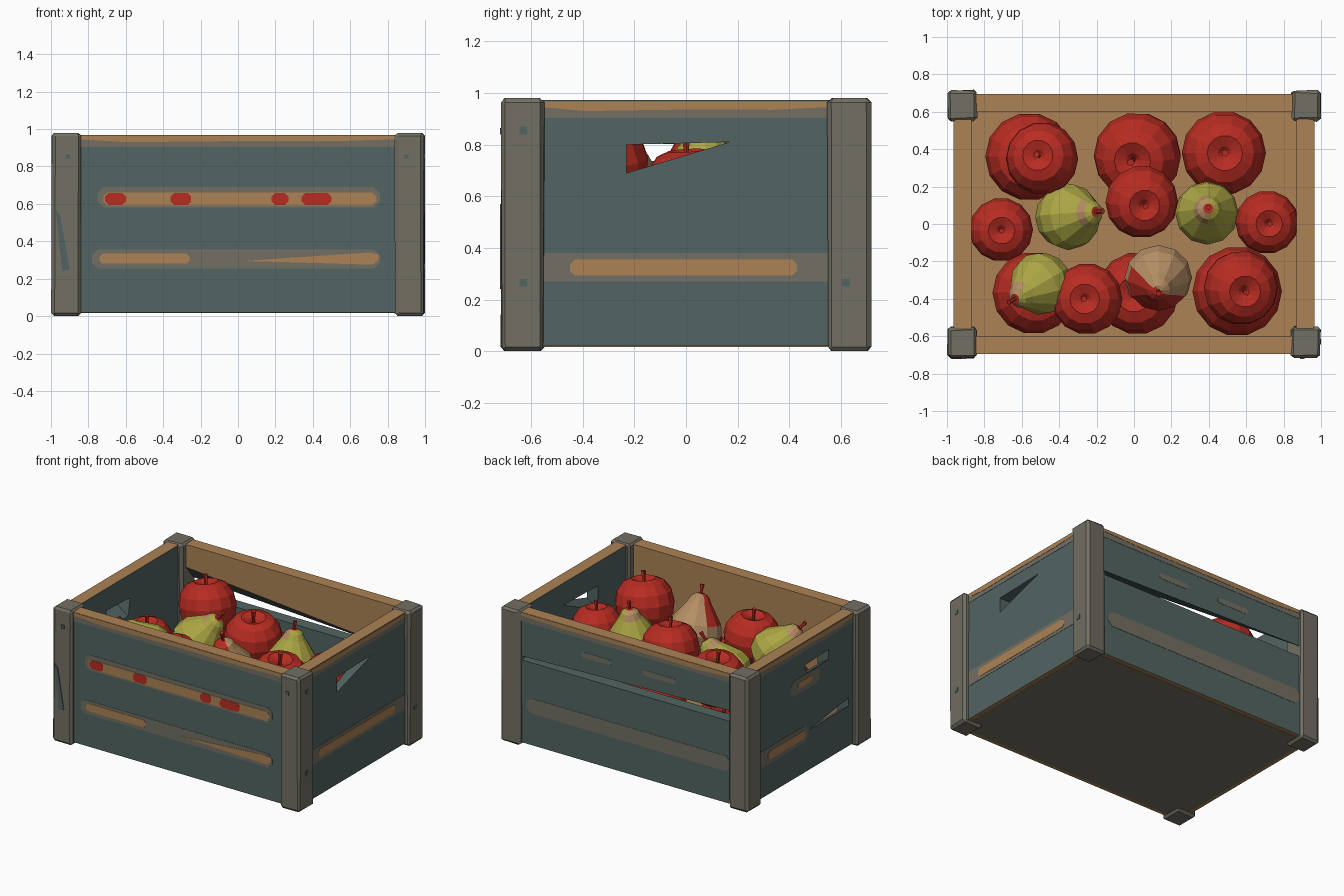
import bpy, bmesh, math, random
from mathutils import Vector, Matrix

if "Cube" in bpy.data.objects:
    bpy.data.objects.remove(bpy.data.objects["Cube"])

random.seed(4)


def material(name, rgb):
    m = bpy.data.materials.new(name)
    m.diffuse_color = [((c / 255 + 0.055) / 1.055) ** 2.4 for c in rgb] + [1]
    m.use_nodes = True
    m.node_tree.nodes["Principled BSDF"].inputs["Base Color"].default_value = m.diffuse_color
    return m


TEAL = material("teal_paint", (82, 101, 98))
GREY = material("weathered_grey", (114, 111, 99))
TAN = material("bare_wood", (172, 130, 85))
RED = material("apple_red", (184, 44, 34))
YELLOW = material("pear_yellow", (172, 166, 68))
PALE = material("pale_pear", (180, 142, 100))


def finish(name, bm, mats, rule=None):
    bmesh.ops.recalc_face_normals(bm, faces=bm.faces)
    if rule:
        for f in bm.faces:
            f.material_index = rule(f)
    me = bpy.data.meshes.new(name)
    bm.to_mesh(me)
    bm.free()
    for m in mats:
        me.materials.append(m)
    ob = bpy.data.objects.new(name, me)
    bpy.context.collection.objects.link(ob)
    return ob


def prism(name, pts, axis, d0, d1, mats, rule=None, holes=(), adjust=None):
    """Outline in (u, z), with optional holes, extruded along x or y."""
    bm = bmesh.new()
    place = (lambda u, z: (u, d0, z)) if axis == "y" else (lambda u, z: (d0, u, z))
    edges = []
    for loop in [pts, *holes]:
        vs = [bm.verts.new(place(*p)) for p in loop]
        edges += [bm.edges.new((vs[i - 1], vs[i])) for i in range(len(vs))]
    normal = Vector((0, 1, 0)) if axis == "y" else Vector((1, 0, 0))
    bmesh.ops.triangle_fill(bm, edges=edges, use_beauty=True, normal=normal)
    ext = bmesh.ops.extrude_face_region(bm, geom=bm.faces[:])
    moved = [g for g in ext["geom"] if isinstance(g, bmesh.types.BMVert)]
    bmesh.ops.translate(bm, verts=moved, vec=normal * (d1 - d0))
    for v in bm.verts:
        if adjust:
            adjust(v.co)
    return finish(name, bm, mats, rule)


def rect(u0, u1, z0, z1):
    return [(u0, z0), (u1, z0), (u1, z1), (u0, z1)]


# crate walls: bare wood on the rim, paint outside
def wall_rule(axis, outward, inner_tan):
    def rule(f):
        c = f.calc_center_median()
        if abs(f.normal.z) > 0.7 and (c.z > 0.95 or c.z < 0.05):
            return 1
        return int(inner_tan and f.normal[axis] * outward < -0.7)
    return rule


def splay_hole(co):
    """Widen the side openings downwards on the inside."""
    if abs(co.x) < .9 and abs(co.y) < .55 and .05 < co.z < .95:
        if .65 < co.z < .77 or co.z < .33:
            co.z -= .06


def splay_plank(co):
    """Slope the underside of the back upper plank up towards the inside."""
    if co.y < .65 and co.z < .8:
        co.z = .81 if co.x < 0 else .65


W = [TEAL, TAN]
prism("front_wall", rect(-.92, .92, .02, .968), "y", -.69, -.60, W, wall_rule(1, -1, True))
prism("back_lower_plank", rect(-.92, .92, .02, .62), "y", .60, .69, W, wall_rule(1, 1, False))
prism("back_upper_plank", [(-.92, .70), (.92, .645), (.92, .968), (-.92, .968)],
      "y", .60, .69, W, wall_rule(1, 1, True), adjust=splay_plank)
prism("right_wall", rect(-.6, .6, .02, .972), "x", .87, .96, W, wall_rule(0, 1, False),
      [[(-.23, .80), (-.23, .69), (.17, .81)]], splay_hole)
prism("left_wall", rect(-.6, .6, .02, .972), "x", -.96, -.87, W, wall_rule(0, -1, False),
      [[(-.27, .74), (-.27, .81), (.0, .80), (-.02, .735)],
       [(-.05, .31), (-.5, .37), (-.5, .31)]], splay_hole)
prism("floor", rect(-.93, .93, .016, .06), "y", -.66, .66, [TAN, GREY],
      lambda f: int(f.normal.z < -0.5))

# corner posts, slightly uneven
for sx in (-1, 1):
    for sy in (-1, 1):
        bm = bmesh.new()
        bmesh.ops.create_cube(bm, size=1)
        bmesh.ops.scale(bm, vec=(.155, .165, .98), verts=bm.verts)
        bmesh.ops.translate(bm, vec=(sx * .918, sy * .633, .49), verts=bm.verts)
        bmesh.ops.bevel(bm, geom=bm.edges[:], offset=.016, segments=1, affect="EDGES")
        for v in bm.verts:
            v.co.x += random.uniform(-.004, .004)
            v.co.y += random.uniform(-.004, .004)
        finish("corner_post", bm, [GREY])

# worn paint, as thin plates on the outer faces
SIDES = {"front": ("y", -.69, -1), "back": ("y", .69, 1),
         "right": ("x", .96, 1), "left": ("x", -.96, -1)}


def plate(side, pts, mat, layer):
    axis, d, s = SIDES[side]
    prism(side + "_worn_patch", pts, axis, d - s * .001, d + s * .002 * layer, [mat])


def band(side, u0, u1, z0, z1, mat, layer):
    c = min((z1 - z0) * .3, (u1 - u0) * .3)
    plate(side, [(u0 + c, z0), (u1 - c, z0), (u1, z0 + c), (u1, z1 - c),
                 (u1 - c, z1), (u0 + c, z1), (u0, z1 - c), (u0, z0 + c)], mat, layer)


for side in SIDES:
    w = .845 if side in ("front", "back") else .555
    plate(side, rect(-w, w, .903, .966), GREY, 1)
    plate(side, [(-w, .945), (-w * .7, .93), (0, .936), (w * .6, .935), (w, .945),
                 (w, .967), (-w, .967)], TAN, 2)
band("front", -.75, .76, .58, .69, GREY, 1)
band("front", -.72, .74, .592, .66, TAN, 2)
for a, b in ((-.71, -.60), (-.36, -.25), (.18, .27), (.34, .50)):
    band("front", a, b, .595, .658, RED, 3)
band("front", -.78, .76, .255, .355, GREY, 1)
band("front", -.74, -.26, .28, .335, TAN, 2)
plate("front", [(.03, .295), (.72, .275), (.75, .30), (.75, .33), (.70, .34)], TAN, 2)
plate("right", rect(-.555, .555, .27, .38), GREY, 1)
band("right", -.45, .43, .293, .355, TAN, 2)
band("back", -.84, .8, .25, .36, GREY, 1)
band("back", -.40, -.14, .77, .81, GREY, 1)
band("back", .12, .36, .77, .81, GREY, 1)
band("left", -.03, .55, .24, .36, GREY, 1)
band("left", 0, .43, .27, .33, TAN, 2)
band("left", -.17, .17, .62, .73, GREY, 1)
band("left", -.08, .09, .655, .70, TAN, 2)

# paint flecks on the front and right posts
prism("post_fleck", [(-.975, .57), (-.95, .54), (-.90, .25), (-.94, .24)],
      "y", -.712, -.721, [TEAL])
for x in (-.91, .90):
    prism("post_fleck", rect(x - .012, x + .012, .84, .865), "y", -.713, -.721, [TEAL])
for y, z in ((-.63, .25), (.62, .25), (-.63, .84)):
    prism("post_fleck", rect(y - .015, y + .015, z, z + .03), "x", .993, 1.0, [TEAL])


# fruit: turned profiles
def lathe(name, prof, sides, mats, loc, axis, scale, rule=None):
    bm = bmesh.new()
    rings = []
    for r, z in prof:
        n = 1 if r == 0 else sides
        rings.append([bm.verts.new((r * math.cos(i * math.tau / sides),
                                    r * math.sin(i * math.tau / sides), z)) for i in range(n)])
    for a, b in zip(rings, rings[1:]):
        for i in range(sides):
            j = (i + 1) % sides
            q = [a[i % len(a)], a[j % len(a)], b[j % len(b)], b[i % len(b)]]
            bm.faces.new(list(dict.fromkeys(q)))
    rot = Vector((0, 0, 1)).rotation_difference(Vector(axis)).to_matrix().to_4x4()
    bm.transform(Matrix.Translation(loc) @ rot @ Matrix.Scale(scale, 4))
    return finish(name, bm, mats, rule)


APPLE = [(0, -.82), (.35, -.92), (.72, -.70), (.94, -.32), (1, .08), (.92, .45),
         (.70, .75), (.42, .87), (.16, .76), (0, .62)]
PEAR = [(0, -.92), (.40, -.88), (.80, -.58), (1, -.08), (.92, .32), (.68, .68),
        (.46, 1.0), (.34, 1.24), (.16, 1.36), (0, 1.36)]


def stem(loc, axis, scale, z0, z1):
    lathe("fruit_stem", [(0, z0), (.05, z0), (.06, (z0 + z1) / 2), (.09, z1), (0, z1)],
          5, [RED], loc, axis, scale)


# lower layer of apples, then upper layer
for x, y, z, r in [(-.56, .36, .33, .235), (.02, .365, .40, .235), (.48, .38, .38, .225),
                   (-.54, -.37, .34, .22), (.02, -.37, .36, .22), (.55, -.36, .34, .24),
                   (-.49, .35, .71, .195), (.04, .12, .70, .195), (-.71, -.03, .54, .17),
                   (.71, .01, .63, .17), (-.25, -.40, .66, .19), (.57, -.34, .71, .20)]:
    ax = (random.uniform(-.15, .15), random.uniform(-.15, .15), 1)
    lathe("apple", APPLE, 14, [RED], (x, y, z), ax, r)
    stem((x, y, z), ax, r, .6, 1.12)

# pears: a red tip, and a pale patch on one side of the neck
for loc, ax, r in [((-.35, .04, .61), (.6, .1, .8), .18), ((.39, .06, .65), (.03, .1, 1), .17),
                   ((-.50, -.32, .66), (-.6, -.35, .75), .17)]:
    def tip(f):
        d = f.calc_center_median() - Vector(loc)
        h = d.dot(Vector(ax).normalized()) / r
        return 1 if h > 1.33 else 2 if h > 1.1 and f.normal.x < -.1 else 0
    lathe("pear", PEAR, 12, [YELLOW, RED, PALE], loc, ax, r, tip)
    stem(loc, ax, r, 1.3, 1.7)


def blush(f):
    c = f.calc_center_median()
    return int(c.z > .68 and c.y + .5 * c.x < -.28)


loc, ax = (.13, -.29, .66), (0, -.28, 1)
lathe("blushing_pear", PEAR, 12, [PALE, RED], loc, ax, .18, blush)
stem(loc, ax, .18, 1.3, 1.7)
